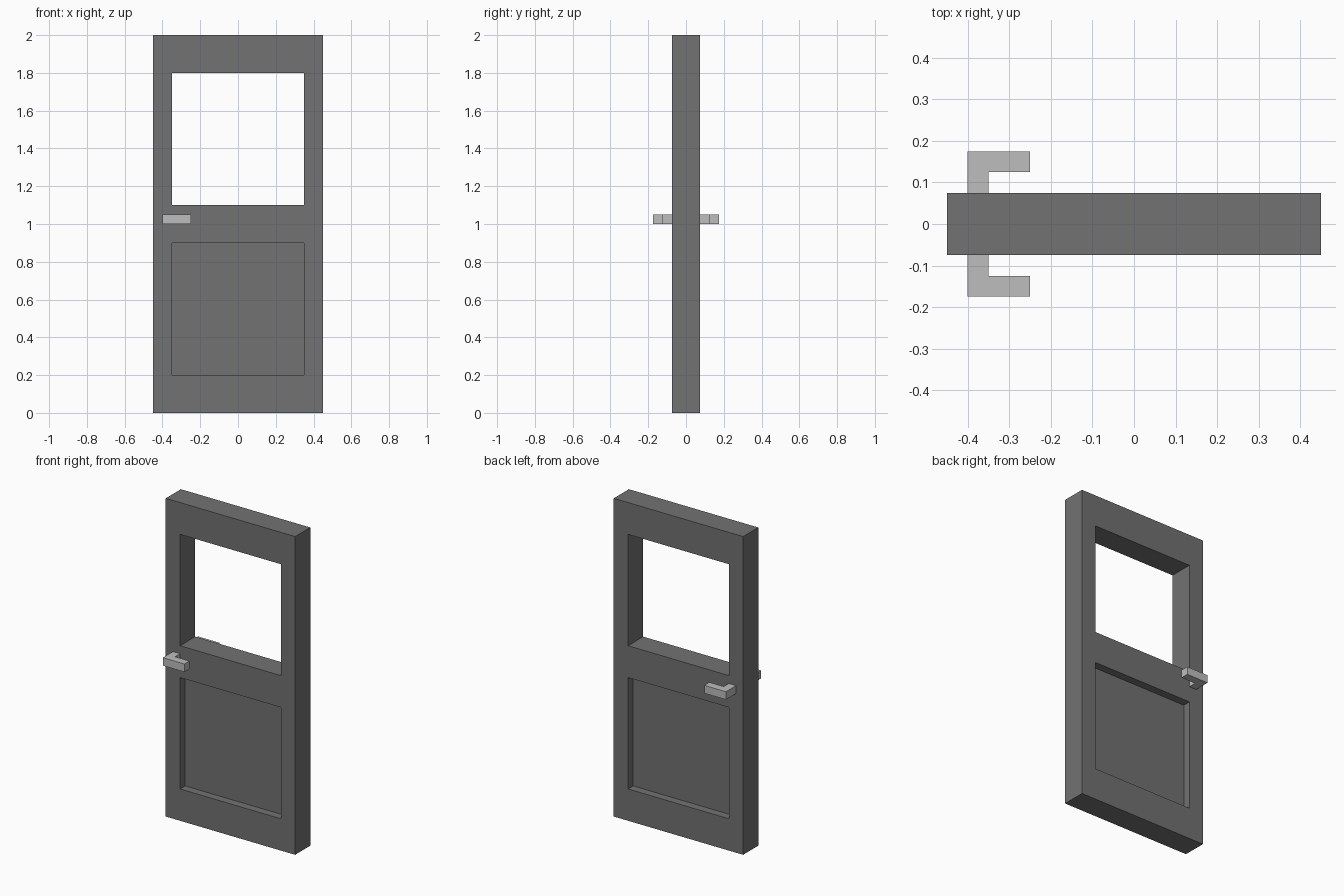
import bpy
import bmesh

cube = bpy.data.objects.get("Cube")
if cube:
    bpy.data.objects.remove(cube, do_unlink=True)


def make_material(name, value):
    mat = bpy.data.materials.new(name)
    mat.use_nodes = True
    colour = (value, value, value, 1.0)
    mat.diffuse_color = colour
    bsdf = mat.node_tree.nodes["Principled BSDF"]
    bsdf.inputs["Base Color"].default_value = colour
    bsdf.inputs["Roughness"].default_value = 0.6
    return mat


def extruded(name, outlines, vec, mat):
    """Extrude flat outlines (sharing corners) along vec into a solid."""
    bm = bmesh.new()
    for outline in outlines:
        bm.faces.new([bm.verts.new(p) for p in outline])
    bmesh.ops.remove_doubles(bm, verts=bm.verts, dist=1e-5)
    bm.normal_update()
    base = bm.faces[:]
    ext = bmesh.ops.extrude_face_region(bm, geom=base, use_keep_orig=True)
    moved = [v for v in ext["geom"] if isinstance(v, bmesh.types.BMVert)]
    bmesh.ops.translate(bm, verts=moved, vec=vec)
    bmesh.ops.recalc_face_normals(bm, faces=bm.faces)
    mesh = bpy.data.meshes.new(name)
    bm.to_mesh(mesh)
    bm.free()
    mesh.materials.append(mat)
    obj = bpy.data.objects.new(name, mesh)
    bpy.context.collection.objects.link(obj)
    return obj


dark_grey = make_material("dark grey", 0.168)
light_grey = make_material("light grey", 0.509)

HALF = 0.075            # half the door thickness
PANEL_HALF = 0.025      # half the panel thickness
xs = (-0.45, -0.35, 0.35, 0.45)
zs = (0.0, 0.2, 0.9, 1.1, 1.8, 2.0)


def rect(x0, x1, z0, z1, y):
    return [(x0, y, z0), (x1, y, z0), (x1, y, z1), (x0, y, z1)]


# Frame: grid of cells, leaving the window and the panel opening empty
openings = {(1, 1), (1, 3)}
cells = [rect(xs[i], xs[i + 1], zs[j], zs[j + 1], -HALF)
         for i in range(3) for j in range(5) if (i, j) not in openings]
extruded("door_frame", cells, (0, 2 * HALF, 0), dark_grey)

# Recessed lower panel
extruded("lower_panel", [rect(xs[1], xs[2], zs[1], zs[2], -PANEL_HALF)],
         (0, 2 * PANEL_HALF, 0), dark_grey)

# L-shaped lever handles, one on each side
lever = [(-0.40, HALF), (-0.35, HALF), (-0.35, 0.125),
         (-0.25, 0.125), (-0.25, 0.175), (-0.40, 0.175)]
for name, side in (("front_handle", -1), ("back_handle", 1)):
    extruded(name, [[(x, side * y, 1.0) for x, y in lever]],
             (0, 0, 0.05), light_grey)
